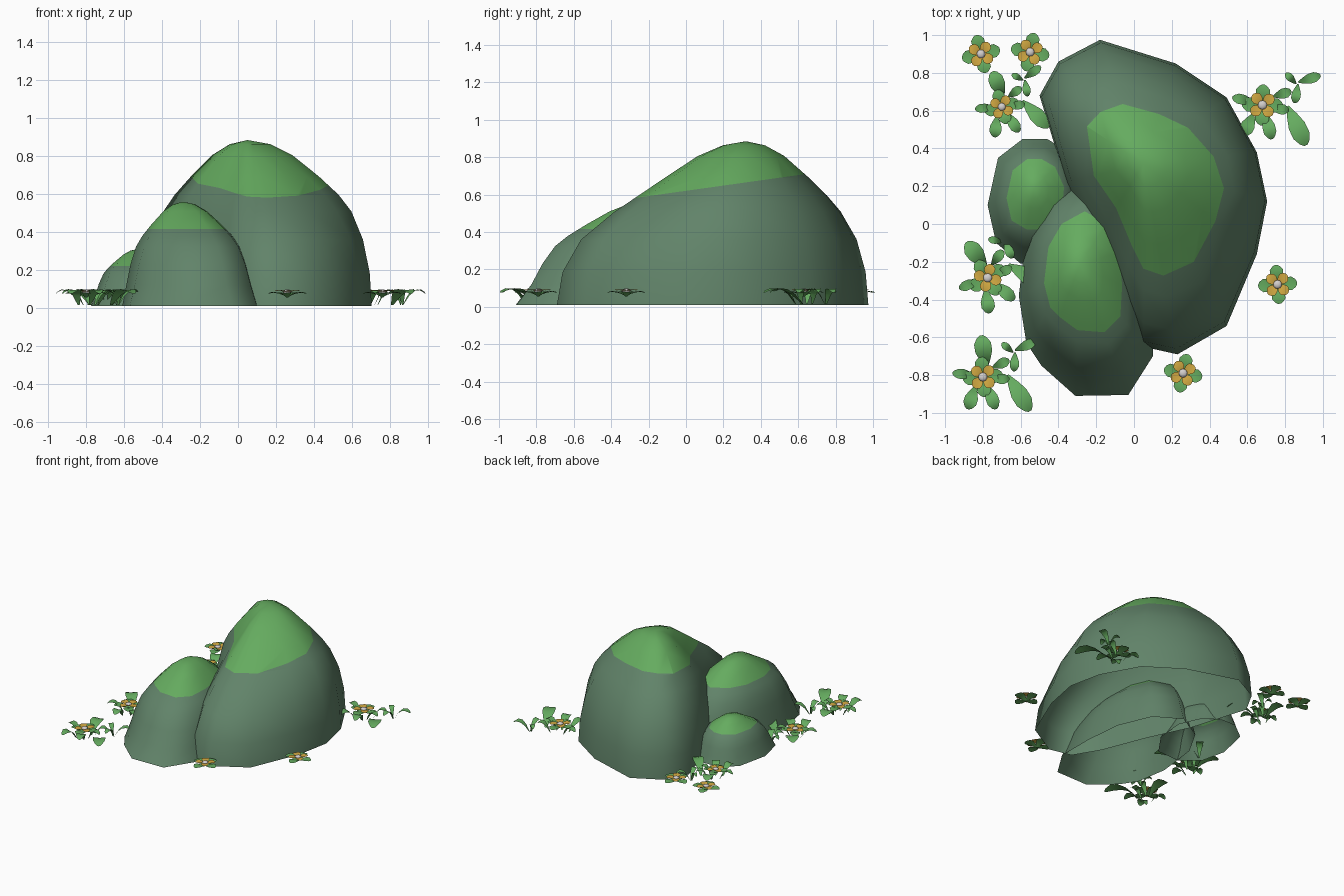
import bpy, bmesh, math
from mathutils import Vector, Matrix

if "Cube" in bpy.data.objects:
    bpy.data.objects.remove(bpy.data.objects["Cube"])


def material(name, rgb):
    m = bpy.data.materials.new(name)
    m.diffuse_color = (*rgb, 1)
    m.use_nodes = True
    m.node_tree.nodes["Principled BSDF"].inputs["Base Color"].default_value = m.diffuse_color
    return m


STONE = material("grey green stone", (0.12, 0.228, 0.142))
GREEN = material("leaf and moss green", (0.13, 0.41, 0.115))
GOLD = material("golden petal", (0.65, 0.40, 0.055))
PALE = material("pale flower centre", (0.66, 0.63, 0.62))


def finish(name, bm, mats):
    me = bpy.data.meshes.new(name)
    for m in mats:
        me.materials.append(m)
    for f in bm.faces:
        f.smooth = True
    bm.to_mesh(me)
    bm.free()
    ob = bpy.data.objects.new(name, me)
    bpy.context.collection.objects.link(ob)
    return ob


# Dome profiles: height fraction -> radius fraction, for steep and sloping sides
LEVELS = [0, 0.2, 0.4, 0.57, 0.67, 0.78, 0.91, 0.975]
STEEP = [1, 0.985, 0.935, 0.85, 0.75, 0.59, 0.37, 0.19]
SLOPED = [1, 0.97, 0.87, 0.69, 0.56, 0.42, 0.25, 0.12]
LEANING = [1, 0.87, 0.78, 0.68, 0.58, 0.44, 0.26, 0.13]


def rock(name, outline, peak, moss_z, moss_slope, min_slope, front):
    """Open-bottomed dome over an outline, with a mossy cap above a tilted plane."""
    bm = bmesh.new()
    px, py, h = peak
    rings = []
    for f, a, b in zip(LEVELS, STEEP, front):
        ring = []
        for x, y in outline:
            d = Vector((x - px, y - py))
            dy = d.normalized().y
            w = max(min_slope, dy * dy if dy < 0 else 0.5 * dy)
            s = a + (b - a) * w
            ring.append(bm.verts.new((px + d.x * s, py + d.y * s, 0.01 + (h - 0.01) * f)))
        rings.append(ring)
    top = bm.verts.new(peak)
    n = len(outline)
    for r0, r1 in zip(rings, rings[1:]):
        for i in range(n):
            j = (i + 1) % n
            bm.faces.new((r0[i], r0[j], r1[j], r1[i]))
    for i in range(n):
        bm.faces.new((rings[-1][i], rings[-1][(i + 1) % n], top))
    bmesh.ops.recalc_face_normals(bm, faces=bm.faces)
    if top.link_faces[0].normal.z < 0:
        bmesh.ops.reverse_faces(bm, faces=bm.faces)
    # cut the moss border and colour everything above it
    bmesh.ops.bisect_plane(bm, geom=bm.verts[:] + bm.edges[:] + bm.faces[:],
                           plane_co=(0, 0, moss_z), plane_no=(0, -moss_slope, 1))
    for f in bm.faces:
        c = f.calc_center_median()
        f.material_index = int(c.z > moss_z + moss_slope * c.y)
    return finish(name, bm, [STONE, GREEN])


rock("large_rock",
     [(-0.18, 0.975), (0.22, 0.85), (0.49, 0.67), (0.65, 0.38), (0.705, 0.12), (0.65, -0.16),
      (0.49, -0.54), (0.23, -0.69), (0.05, -0.65), (-0.07, -0.45), (-0.21, -0.10),
      (-0.36, 0.22), (-0.50, 0.68), (-0.40, 0.86)],
     (0.05, 0.32, 0.885), 0.62, 0.14, 0, SLOPED)
rock("front_rock",
     [(-0.03, -0.905), (0.10, -0.70), (0.10, -0.40), (0.07, -0.1), (-0.04, 0.16), (-0.24, 0.28),
      (-0.45, 0.16), (-0.57, -0.05), (-0.61, -0.38), (-0.57, -0.63), (-0.49, -0.75), (-0.31, -0.91)],
     (-0.29, -0.22, 0.56), 0.415, 0, 0.45, LEANING)
rock("left_rock",
     [(-0.60, -0.21), (-0.40, -0.2), (-0.28, -0.03), (-0.26, 0.2), (-0.34, 0.38), (-0.46, 0.45),
      (-0.59, 0.45), (-0.72, 0.35), (-0.775, 0.10), (-0.73, -0.10)],
     (-0.53, 0.19, 0.31), 0.22, 0, 0.7, LEANING)


def leaf(bm, base, tip, width, z0, rise, z1, mat, M):
    """Arched leaf blade with a creased midrib."""
    base, tip = Vector(base), Vector(tip)
    d = tip - base
    side = Vector((-d.y, d.x)).normalized()
    rows = []
    for t, w in ((0, 0.15), (0.25, 0.6), (0.5, 0.95), (0.75, 0.95), (0.93, 0.55), (1, 0.2)):
        z = z0 + (z1 - z0) * t + rise * 4 * t * (1 - t)
        p = base + d * t
        row = []
        for k in (1, 0, -1):
            q = p + side * k * w * width / 2
            row.append(bm.verts.new(M @ Vector((q.x, q.y, z + abs(k) * w * width * 0.06))))
        rows.append(row)
    for a, b in zip(rows, rows[1:]):
        for k in (0, 1):
            bm.faces.new((a[k], a[k + 1], b[k + 1], b[k])).material_index = mat


# Ground leaves of a sprig: base, tip, width
SPRIG = [((.02, .05), (-.01, .22), .095), ((.16, .13), (.10, .18), .04), ((.17, .14), (.28, .19), .055),
         ((.17, .13), (.165, .03), .05), ((.13, .01), (.25, -.18), .095), ((.02, -.04), (.07, -.17), .07),
         ((-.04, -.05), (-.08, -.17), .075), ((-.04, .01), (-.16, .02), .055),
         ((.05, .05), (.14, .09), .055), ((.04, -.01), (.14, -.01), .055)]


def flower(name, x, y, rot, scale, sprig=(), spin=0):
    bm = bmesh.new()
    M = Matrix.Translation((x, y, 0)) @ Matrix.Rotation(math.radians(rot), 4, 'Z') \
        @ Matrix.Diagonal((scale, scale, 1, 1))
    for i in range(4):
        a = math.radians(spin + 90 * i)
        c, s = math.cos(a), math.sin(a)
        leaf(bm, (0, 0), (.106 * c, .106 * s), .076, .055, .012, .075, 0, M)
        c, s = math.cos(a + .75), math.sin(a + .75)
        leaf(bm, (0, 0), (.074 * c, .074 * s), .06, .078, .006, .088, 1, M)
    for b, t, w in sprig:
        leaf(bm, b, t, w, .015, .045, .075, 0, M)
    # round flower centre
    old = set(bm.faces)
    bmesh.ops.create_uvsphere(bm, u_segments=10, v_segments=6, radius=.024,
                              matrix=M @ Matrix.Translation((0, 0, .086)) @ Matrix.Diagonal((1, 1, .5, 1)))
    for f in set(bm.faces) - old:
        f.material_index = 2
    finish(name, bm, [GREEN, GOLD, PALE])


# Small single flowers, then flowers with leafy sprigs
for i, (x, y, r) in enumerate([(-.81, .90, 14), (-.55, .91, -12), (.76, -.32, 5), (.26, -.79, -12)]):
    flower(f"small_flower_{i + 1}", x, y, r, .97)
for i, (x, y, r, s, skip) in enumerate([(-.70, .62, 12, .88, 0), (.68, .63, -7, 1.02, 1),
                                        (-.775, -.285, 28, 1.0, 0), (-.80, -.81, 0, 1.0, 0)]):
    flower(f"leafy_flower_{i + 1}", x, y, r, s, SPRIG[skip:], 5)
